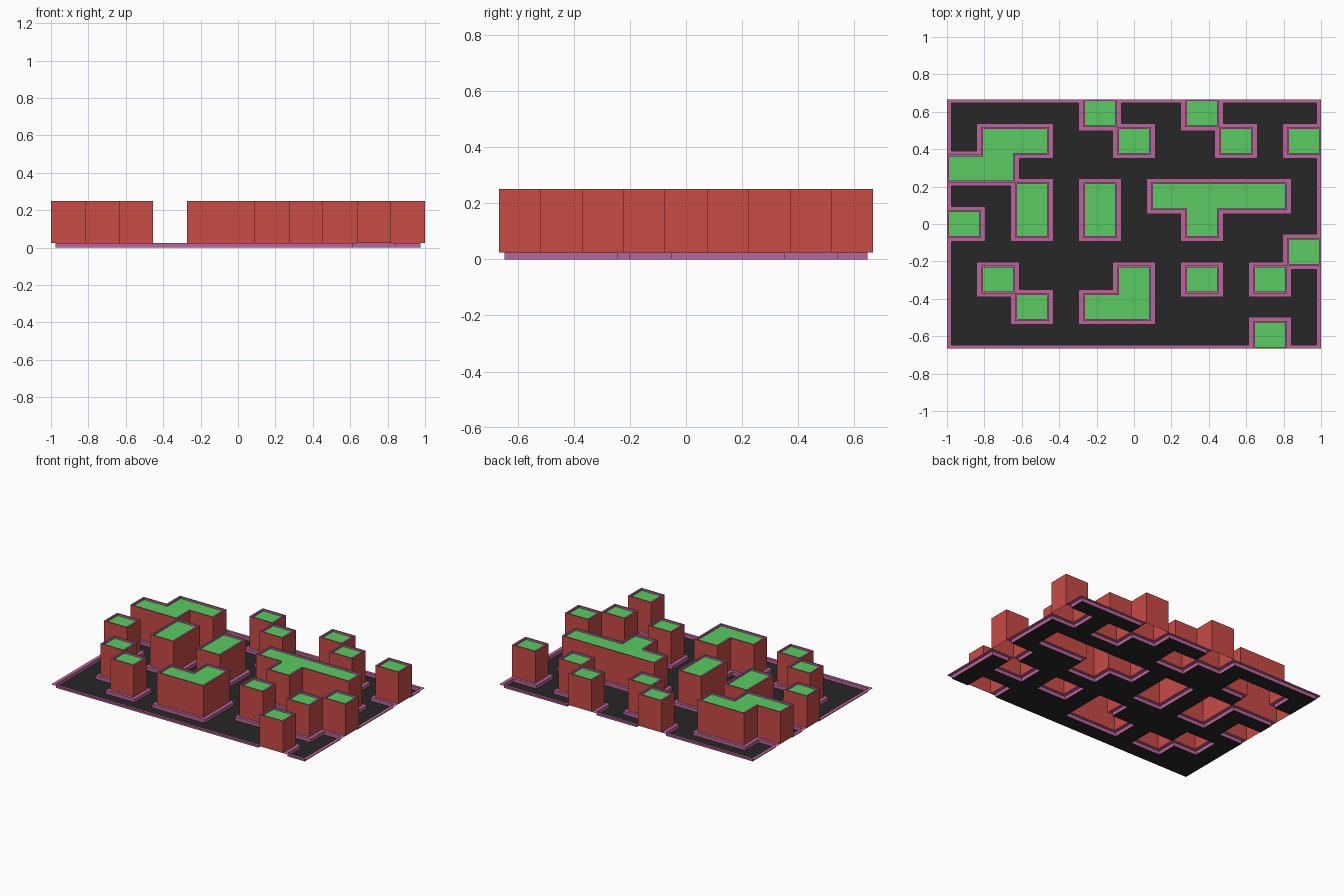
import bpy, bmesh, math

if "Cube" in bpy.data.objects:
    bpy.data.objects.remove(bpy.data.objects["Cube"])

# City plan, north row first: # = building cell, . = street cell
PLAN = ["....#..#...",
        ".##..#..#.#",
        "##.........",
        "..#.#.####.",
        "#.#.#..#...",
        "..........#",
        ".#...#.#.#.",
        "..#.##.....",
        ".........#."]
NX, NY = 11, 9
CX, CY = 2 / NX, 1.333 / NY
WALK, RIM = 0.135, 0.062              # pavement and parapet widths, in cells
HEIGHT = {"road": 0.0, "walk": 0.025, "rim": 0.25, "roof": 0.237}


def solid(u, v, outside):
    i, j = math.floor(u), math.floor(v)
    if not (0 <= i < NX and 0 <= j < NY):
        return outside
    return PLAN[NY - 1 - j][i] == "#"


def around(u, v, d, outside):
    return [solid(u + a * d, v + b * d, outside) for a in (-1, 0, 1) for b in (-1, 0, 1)]


def kind(u, v):
    if not (0 < u < NX and 0 < v < NY):
        return None
    if solid(u, v, False):
        return "roof" if all(around(u, v, RIM, False)) else "rim"
    return "walk" if any(around(u, v, WALK, True)) else "road"


# Grid lines shared by every part
def lines(n):
    return [k + o for k in range(n) for o in (0, RIM, WALK, 1 - WALK, 1 - RIM)] + [n]


LX, LY = lines(NX), lines(NY)


def mid(L, i):
    if i < 0:
        return -1
    return (L[i] + L[i + 1]) / 2 if i < len(L) - 1 else L[-1] + 1


def pos(u, v, z):
    return ((u - NX / 2) * CX, (v - NY / 2) * CY, z)


# One mesh per part
parts = {n: bmesh.new() for n in ("road", "pavement", "building_walls", "parapets", "roofs")}
TOP = {"road": "road", "walk": "pavement", "rim": "parapets", "roof": "roofs"}
SIDE = {("walk", "road"): "pavement", ("rim", "walk"): "building_walls",
        ("rim", None): "building_walls", ("rim", "roof"): "parapets"}


def quad(part, pts):
    bm = parts[part]
    bm.faces.new([bm.verts.new(pos(*p)) for p in pts])


for i in range(len(LX) - 1):
    for j in range(len(LY) - 1):
        x0, x1, y0, y1 = LX[i], LX[i + 1], LY[j], LY[j + 1]
        k = kind(mid(LX, i), mid(LY, j))
        z = HEIGHT[k]
        quad(TOP[k], [(x0, y0, z), (x1, y0, z), (x1, y1, z), (x0, y1, z)])
        # Vertical faces wherever this tile stands above its neighbour
        for di, dj, a, b in ((0, -1, (x0, y0), (x1, y0)), (1, 0, (x1, y0), (x1, y1)),
                             (0, 1, (x1, y1), (x0, y1)), (-1, 0, (x0, y1), (x0, y0))):
            other = kind(mid(LX, i + di), mid(LY, j + dj))
            part = SIDE.get((k, other))
            if part:
                low = HEIGHT[other] if other else HEIGHT["walk"]
                quad(part, [(*a, low), (*b, low), (*b, z), (*a, z)])

COLOURS = {"road": (0.02, 0.02, 0.02), "pavement": (0.5, 0.13, 0.33),
           "building_walls": (0.58, 0.07, 0.06), "parapets": (0.5, 0.13, 0.33),
           "roofs": (0.1, 0.6, 0.12)}

for name, bm in parts.items():
    bmesh.ops.remove_doubles(bm, verts=bm.verts[:], dist=1e-5)
    if name == "building_walls":      # merge wall strips into plain panels
        bmesh.ops.dissolve_limit(bm, angle_limit=0.02, verts=bm.verts[:], edges=bm.edges[:])
    mesh = bpy.data.meshes.new(name)
    bm.to_mesh(mesh)
    bm.free()
    mat = bpy.data.materials.new(name + "_colour")
    mat.diffuse_color = (*COLOURS[name], 1)
    mat.use_nodes = True
    mat.node_tree.nodes["Principled BSDF"].inputs["Base Color"].default_value = mat.diffuse_color
    mesh.materials.append(mat)
    bpy.context.collection.objects.link(bpy.data.objects.new(name, mesh))
